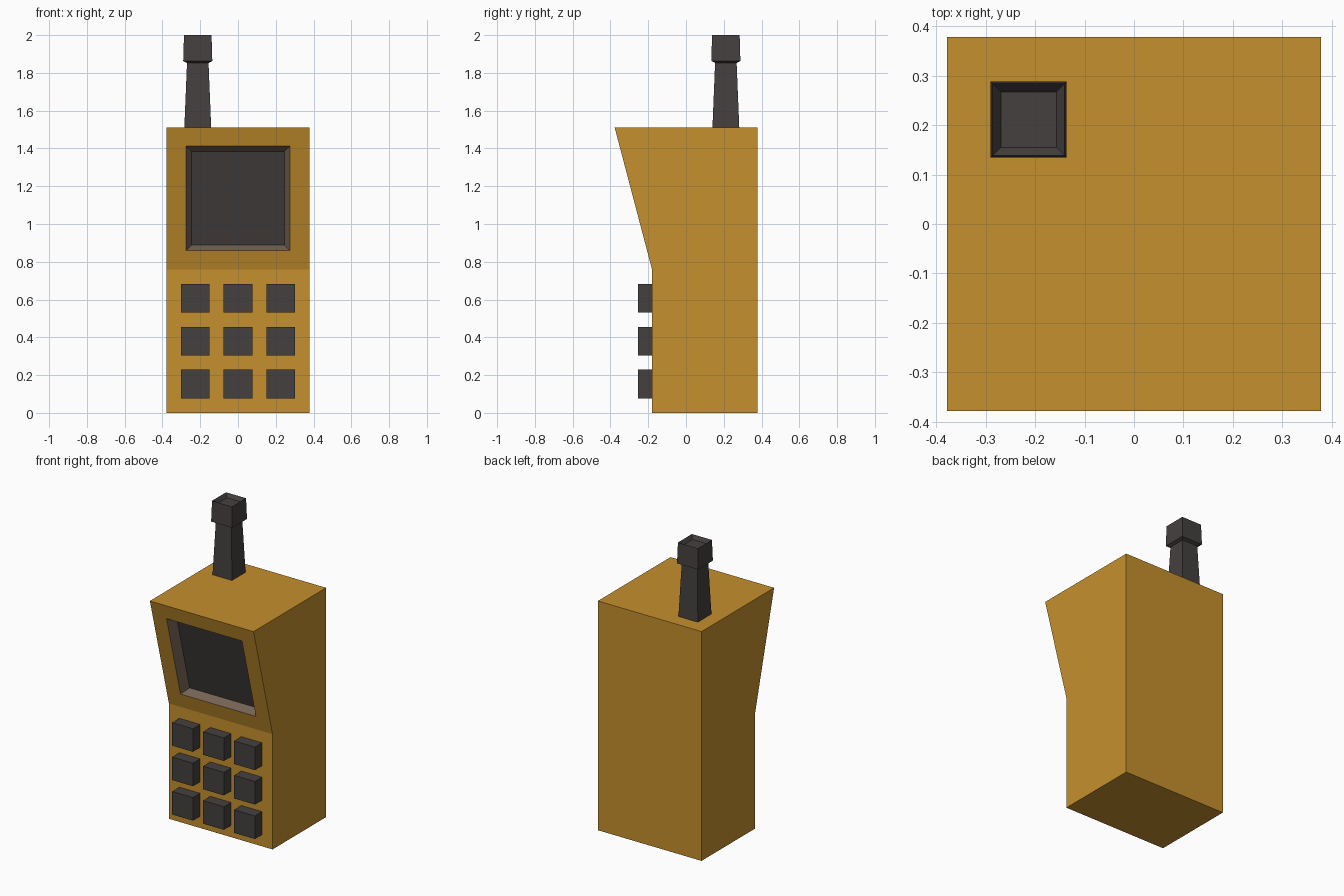
import bpy, bmesh
from mathutils import Vector

if "Cube" in bpy.data.objects:
    bpy.data.objects.remove(bpy.data.objects["Cube"])


def material(name, rgb):
    m = bpy.data.materials.new(name)
    m.diffuse_color = (*rgb, 1)
    m.use_nodes = True
    m.node_tree.nodes["Principled BSDF"].inputs["Base Color"].default_value = m.diffuse_color
    return m


GOLD = material("mustard", (0.558, 0.279, 0.026))
DARK = material("charcoal", (0.058, 0.051, 0.050))
BROWN = material("grey_brown", (0.181, 0.127, 0.091))


def finish(name, bm, mats):
    me = bpy.data.meshes.new(name)
    bm.normal_update()
    bm.to_mesh(me)
    bm.free()
    for m in mats:
        me.materials.append(m)
    ob = bpy.data.objects.new(name, me)
    bpy.context.collection.objects.link(ob)
    return ob


def inset(bm, face, thickness):
    """Inset one face and return the new rim faces."""
    return bmesh.ops.inset_individual(bm, faces=[face], thickness=thickness,
                                      use_even_offset=True)["faces"]


# Body: side profile extruded across the width
W = 0.378
profile = [(-0.18, 0), (0.378, 0), (0.378, 1.512), (-0.378, 1.512), (-0.18, 0.76)]
bm = bmesh.new()
side = bm.faces.new([bm.verts.new((-W, y, z)) for y, z in profile])
ext = bmesh.ops.extrude_face_region(bm, geom=[side])["geom"]
bmesh.ops.translate(bm, vec=(2 * W, 0, 0),
                    verts=[v for v in ext if isinstance(v, bmesh.types.BMVert)])
bmesh.ops.recalc_face_normals(bm, faces=bm.faces[:])

# Screen: recessed into the sloping front face
slope = min((f for f in bm.faces if abs(f.normal.x) < 0.1),
            key=lambda f: (f.normal - Vector((0, -0.967, -0.255))).length)
inset(bm, slope, 0.103)
for f in inset(bm, slope, 0.03):
    f.material_index = 1
slope.material_index = 2
bmesh.ops.translate(bm, vec=(0, 0.06, 0), verts=slope.verts[:])
finish("body", bm, [GOLD, BROWN, DARK])

# Keypad: three by three square buttons
for row in range(3):
    for col in range(3):
        bm = bmesh.new()
        bmesh.ops.create_cube(bm, size=1)
        bmesh.ops.scale(bm, vec=(0.152, 0.075, 0.152), verts=bm.verts[:])
        bmesh.ops.translate(bm, vec=(0.226 * (col - 1), -0.2175, 0.153 + 0.227 * row),
                            verts=bm.verts[:])
        finish(f"button_{row + 1}_{col + 1}", bm, [DARK])

# Antenna: stacked square sections, with a shallow dish in the tip
sections = [(0.071, 1.512), (0.057, 1.853), (0.077, 1.863), (0.073, 2.0), (0.056, 1.975)]
bm = bmesh.new()
rings = [[bm.verts.new((-0.213 + h * sx, 0.211 + h * sy, z))
          for sx, sy in ((-1, -1), (1, -1), (1, 1), (-1, 1))] for h, z in sections]
for a, b in zip(rings, rings[1:]):
    for i in range(4):
        j = (i + 1) % 4
        bm.faces.new((a[i], a[j], b[j], b[i]))
bm.faces.new(rings[-1])
bm.faces.new(rings[0][::-1])
finish("antenna", bm, [DARK])
